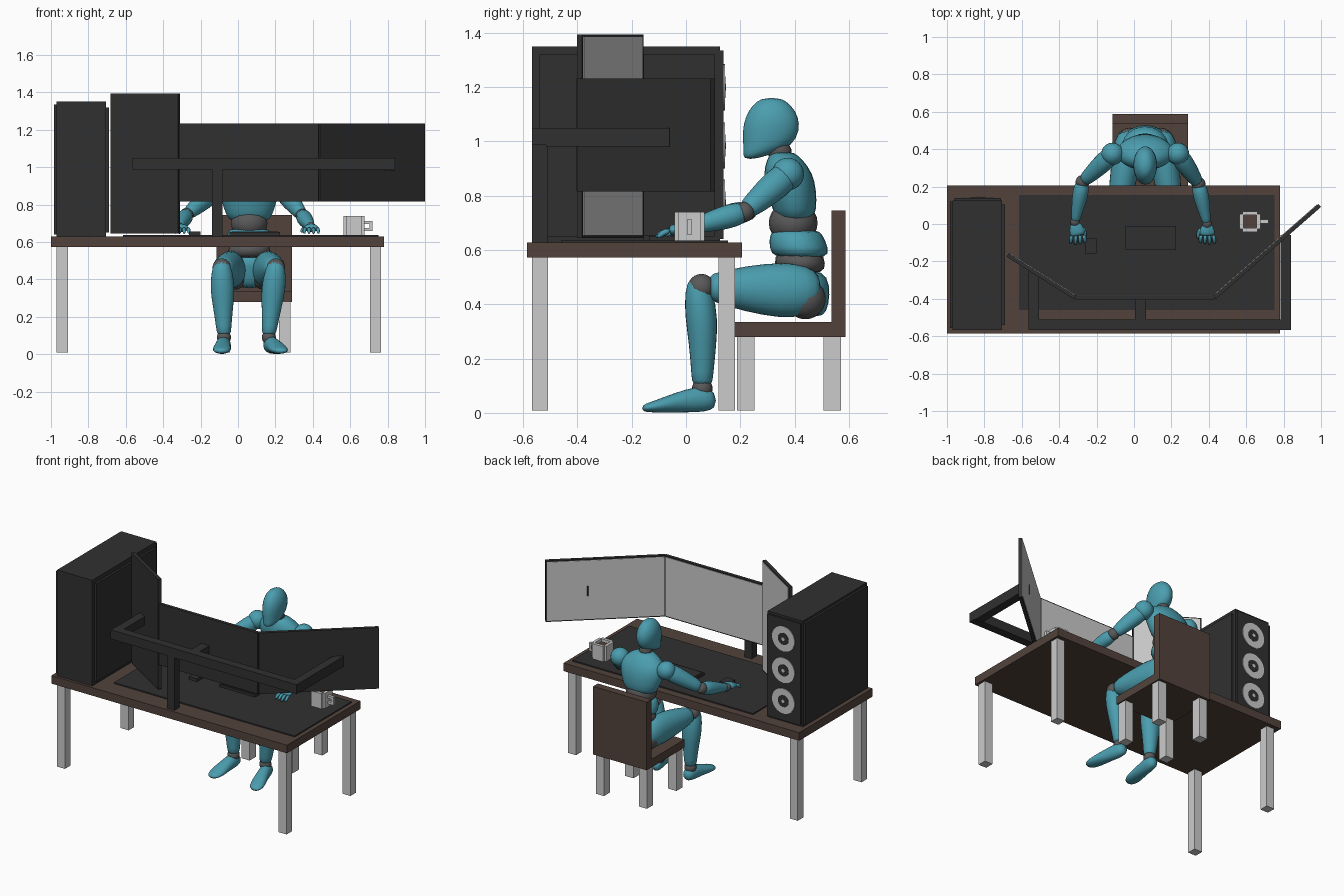
import bpy, bmesh, math
from mathutils import Vector, Matrix


def mat(name, r, g, b):
    m = bpy.data.materials.new(name)
    m.diffuse_color = (r, g, b, 1)
    return m


TEAL = mat("teal", 0.07, 0.34, 0.43)
JOINT = mat("joint_grey", 0.10, 0.10, 0.10)
DARK = mat("dark", 0.03, 0.03, 0.03)
BROWN = mat("brown", 0.085, 0.055, 0.045)


def add(name, bm, m=None, smooth=False, sub=0):
    bmesh.ops.recalc_face_normals(bm, faces=bm.faces)
    me = bpy.data.meshes.new(name)
    bm.to_mesh(me)
    bm.free()
    ob = bpy.data.objects.new(name, me)
    bpy.context.collection.objects.link(ob)
    if m:
        me.materials.append(m)
    for p in me.polygons:
        p.use_smooth = smooth
    if sub:
        ob.modifiers.new("round", 'SUBSURF').levels = sub
        ob.modifiers["round"].render_levels = sub
    return ob


def box(name, x, y, z, m=None):
    bm = bmesh.new()
    bmesh.ops.create_cube(bm, size=1)
    for v in bm.verts:
        v.co = [(r[0] + r[1]) / 2 + c * (r[1] - r[0]) for r, c in zip((x, y, z), v.co)]
    return add(name, bm, m)


def ball(name, c, r, m=JOINT, s=(1, 1, 1)):
    bm = bmesh.new()
    bmesh.ops.create_uvsphere(bm, u_segments=18, v_segments=12, radius=r,
                              matrix=Matrix.Translation(c) @ Matrix.Diagonal((*s, 1)))
    return add(name, bm, m, True)


def loft(name, rings, m=TEAL, n=12, axis=None):
    """Rings are (x, y, z, half_width, half_depth) swept along their centres."""
    bm = bmesh.new()
    loops = []
    pts = [Vector(r[:3]) for r in rings]
    for i, r in enumerate(rings):
        t = axis or (pts[min(i + 1, len(pts) - 1)] - pts[max(i - 1, 0)]).normalized()
        side = Vector((1, 0, 0))
        side = (side - side.dot(t) * t).normalized()
        up = t.cross(side)
        loops.append([bm.verts.new(pts[i] + side * r[3] * math.cos(a) + up * r[4] * math.sin(a))
                      for a in (k * math.tau / n for k in range(n))])
    for a, b in zip(loops, loops[1:]):
        for k in range(n):
            bm.faces.new((a[k], a[(k + 1) % n], b[(k + 1) % n], b[k]))
    bm.faces.new(loops[0])
    bm.faces.new(loops[-1])
    return add(name, bm, m, True, 1)


# desk
box("desk_top", (-1, 0.78), (-0.585, 0.207), (0.573, 0.628), BROWN)
box("desk_mat", (-0.615, 0.75), (-0.46, 0.155), (0.627, 0.636), DARK)
for x in (-0.97, 0.705):
    for y in (-0.568, 0.12):
        box("desk_leg", (x, x + 0.06), (y, y + 0.06), (0.008, 0.575))

# chair
box("chair_seat", (-0.115, 0.29), (0.18, 0.588), (0.28, 0.335), BROWN)
box("chair_back", (-0.115, 0.29), (0.537, 0.588), (0.28, 0.745), BROWN)
for x in (-0.105, 0.22):
    for y in (0.188, 0.506):
        box("chair_leg", (x, x + 0.062), (y, y + 0.065), (0.008, 0.285))

# computer tower with side panels, shroud and fans
box("tower_case", (-0.97, -0.705), (-0.567, 0.125), (0.628, 1.35), DARK)
box("tower_left_panel", (-0.985, -0.965), (-0.555, 0.12), (0.64, 1.335), DARK)
box("tower_right_panel", (-0.71, -0.69), (-0.54, 0.105), (0.65, 1.32), DARK)
box("tower_face", (-0.96, -0.71), (0.12, 0.138), (0.64, 1.335), DARK)
for z in (1.2, 0.985, 0.775):
    for name, r, d, m in (("fan_ring", 0.085, 0.02, None), ("fan_hub", 0.04, 0.024, DARK),
                          ("fan_cap", 0.012, 0.028, None)):
        bm = bmesh.new()
        bmesh.ops.create_cone(bm, cap_ends=True, segments=32, radius1=r, radius2=r, depth=d,
                              matrix=Matrix.Translation((-0.835, 0.133, z)) @ Matrix.Rotation(math.pi / 2, 4, 'X'))
        add(name, bm, m)


# monitors: dark slab with a pale screen on the user's side
def monitor(name, a, b, z0, z1):
    a, b = Vector(a), Vector(b)
    mid, ln = (a + b) / 2, (b - a).length
    ang = math.atan2(b.y - a.y, b.x - a.x)
    for part, y, inset, m in (("_body", (-0.012, 0.01), 0, DARK), ("_screen", (0.005, 0.013), 0.008, None)):
        h = ln / 2 - inset
        ob = box(name + part, (-h, h), y, (z0 + inset, z1 - inset), m)
        ob.location = (mid.x, mid.y, 0)
        ob.rotation_euler.z = ang


monitor("upright_monitor", (-0.675, -0.165), (-0.315, -0.392), 0.645, 1.395)
monitor("centre_monitor", (-0.315, -0.392), (0.43, -0.392), 0.815, 1.232)
monitor("angled_monitor", (0.43, -0.392), (0.992, 0.1), 0.815, 1.232)

# monitor stand
box("stand_bar", (-0.565, 0.84), (-0.567, -0.51), (0.987, 1.05), DARK)
box("stand_post", (-0.14, -0.083), (-0.567, -0.51), (0.628, 0.99), DARK)
box("stand_left_arm", (-0.565, -0.507), (-0.515, -0.25), (0.99, 1.047), DARK)
box("stand_centre_arm", (0.005, 0.065), (-0.515, -0.4), (0.99, 1.047), DARK)
box("stand_right_arm", (0.783, 0.84), (-0.515, -0.06), (0.982, 1.05), DARK)

# keyboard and mouse
box("keyboard_base", (-0.045, 0.225), (-0.137, -0.012), (0.634, 0.652), DARK)
box("keyboard_keys", (-0.035, 0.215), (-0.128, -0.021), (0.65, 0.656), DARK)
box("mouse", (-0.262, -0.2), (-0.157, -0.077), (0.634, 0.655), DARK)

# mug: four walls, drink and square handle
for s in (-1, 1):
    cx, cy = 0.62 + s * 0.045, 0.013 + s * 0.045
    box("mug_side", (cx - 0.01, cx + 0.01), (-0.027, 0.053), (0.636, 0.74))
    box("mug_wall", (0.58, 0.66), (cy - 0.01, cy + 0.01), (0.636, 0.74))
box("mug_drink", (0.582, 0.658), (-0.025, 0.051), (0.636, 0.72), BROWN)
for z in (0.658, 0.697):
    box("mug_handle_bar", (0.67, 0.705), (0.003, 0.023), (z, z + 0.016))
box("mug_handle_grip", (0.702, 0.718), (0.003, 0.023), (0.658, 0.713))

# seated figure: torso and head
C = 0.06
Z = Vector((0, 0, 1))
loft("pelvis", [(C, .46, .35, .06, .05), (C, .455, .40, .11, .075), (C, .45, .47, .125, .085),
                (C, .43, .53, .11, .08)], axis=Z)
loft("hip_band", [(C, .425, .51, .11, .085), (C, .42, .55, .12, .1), (C, .415, .6, .11, .09)], JOINT, axis=Z)
loft("abdomen", [(C, .425, .565, .125, .105), (C, .415, .61, .135, .115), (C, .405, .66, .115, .1),
                 (C, .405, .675, .1, .085)], axis=Z)
ball("waist", (C, .395, .7), .09, s=(1.1, 1, 0.9))
loft("chest", [(C, .405, .70, .1, .06), (C, .40, .745, .13, .085), (C, .39, .82, .155, .095),
               (C, .375, .885, .165, .095), (C, .365, .93, .115, .07), (C, .355, .965, .055, .045)], axis=Z)
loft("neck", [(C, .365, .93, .045, .045), (C, .34, .97, .042, .045), (C, .32, 1.01, .04, .045)], JOINT)
loft("head", [(C, .235, .935, .022, .02), (C, .265, .955, .045, .058), (C, .303, .985, .058, .095),
              (C, .313, 1.04, .066, .11), (C, .317, 1.09, .068, .103), (C, .316, 1.135, .05, .075),
              (C, .315, 1.162, .022, .035)], axis=Z)

# arms and hands, posed separately on each side
for label, s, el, wr, hand in (("left", -1, (-.275, .225, .745), (-.315, .01, .68), (-.30, -.06, .672)),
                               ("right", 1, (.345, .215, .74), (.39, 0, .68), (.392, -.06, .672))):
    sh, el, wr, hand = Vector((C + s * .175, .375, .88)), Vector(el), Vector(wr), Vector(hand)
    ball(label + "_shoulder", sh, .06, TEAL)
    ball(label + "_elbow", el, .037)
    ball(label + "_wrist", wr, .026)

    def limb(name, a, b, prof):
        loft(label + name, [(*a.lerp(b, t), w, h) for t, w, h in prof])
    limb("_upper_arm", sh, el, [(-.15, .035, .035), (.1, .055, .06), (.45, .052, .055), (.8, .04, .043), (.97, .035, .037)])
    limb("_forearm", el, wr, [(-.05, .034, .036), (.2, .046, .048), (.5, .04, .042), (.85, .027, .028), (1, .024, .024)])
    limb("_palm", wr, hand, [(0, .024, .02), (.3, .036, .022), (.8, .044, .022), (1.05, .038, .016)])
    for i in range(4):
        k = (i - 1.5)
        base = hand + Vector((k * .021, .002, 0))
        reach = .055 - .006 * abs(k - .3 * s)
        loft(label + "_finger", [(*base, .011, .012),
                                 (*(base + Vector((k * .004, -reach * .55, -.006))), .011, .012),
                                 (*(base + Vector((k * .004, -reach, -.028))), .008, .009)], n=8)
    thumb = wr.lerp(hand, .35) - Vector((s * .03, 0, .004))
    loft(label + "_thumb", [(*thumb, .013, .013), (*(thumb + Vector((-s * .018, -.03, -.008))), .012, .012),
                            (*(thumb + Vector((-s * .02, -.058, -.02))), .008, .008)], n=8)

# legs and feet
for label, s, kx, ax, tx in (("left", -1, -.087, -.075, -.088), ("right", 1, .203, .165, .225)):
    hx = C + s * .08
    ball(label + "_hip", (hx, .44, .42), .075)
    loft(label + "_thigh", [(hx, .5, .45, .05, .06), (hx + s * .01, .44, .45, .08, .1),
                            (hx + s * .02, .35, .452, .082, .108), (hx + s * .04, .22, .458, .075, .088),
                            (kx - s * .005, .11, .462, .06, .058), (kx, .08, .464, .045, .045)])
    ball(label + "_knee", (kx, .057, .462), .05)
    d = ax - kx
    loft(label + "_shin", [(kx + d * t, y, z, w, h) for t, y, z, w, h in
                           ((0, .045, .505, .035, .03), (.1, .047, .45, .058, .055), (.35, .057, .35, .07, .063),
                            (.6, .062, .25, .055, .052), (.9, .06, .14, .042, .042), (1, .06, .095, .038, .038))], axis=-Z)
    ball(label + "_ankle", (ax, .06, .09), .038)
    d = tx - ax
    loft(label + "_foot", [(ax + d * t, y, z, w, h) for t, y, z, w, h in
                           ((0, .112, .045, .028, .028), (.1, .07, .052, .042, .051), (.4, 0, .045, .042, .045),
                            (.8, -.08, .03, .052, .03), (1, -.13, .021, .048, .02), (1.1, -.163, .017, .025, .012))],
         axis=Vector((0, -1, 0)))
